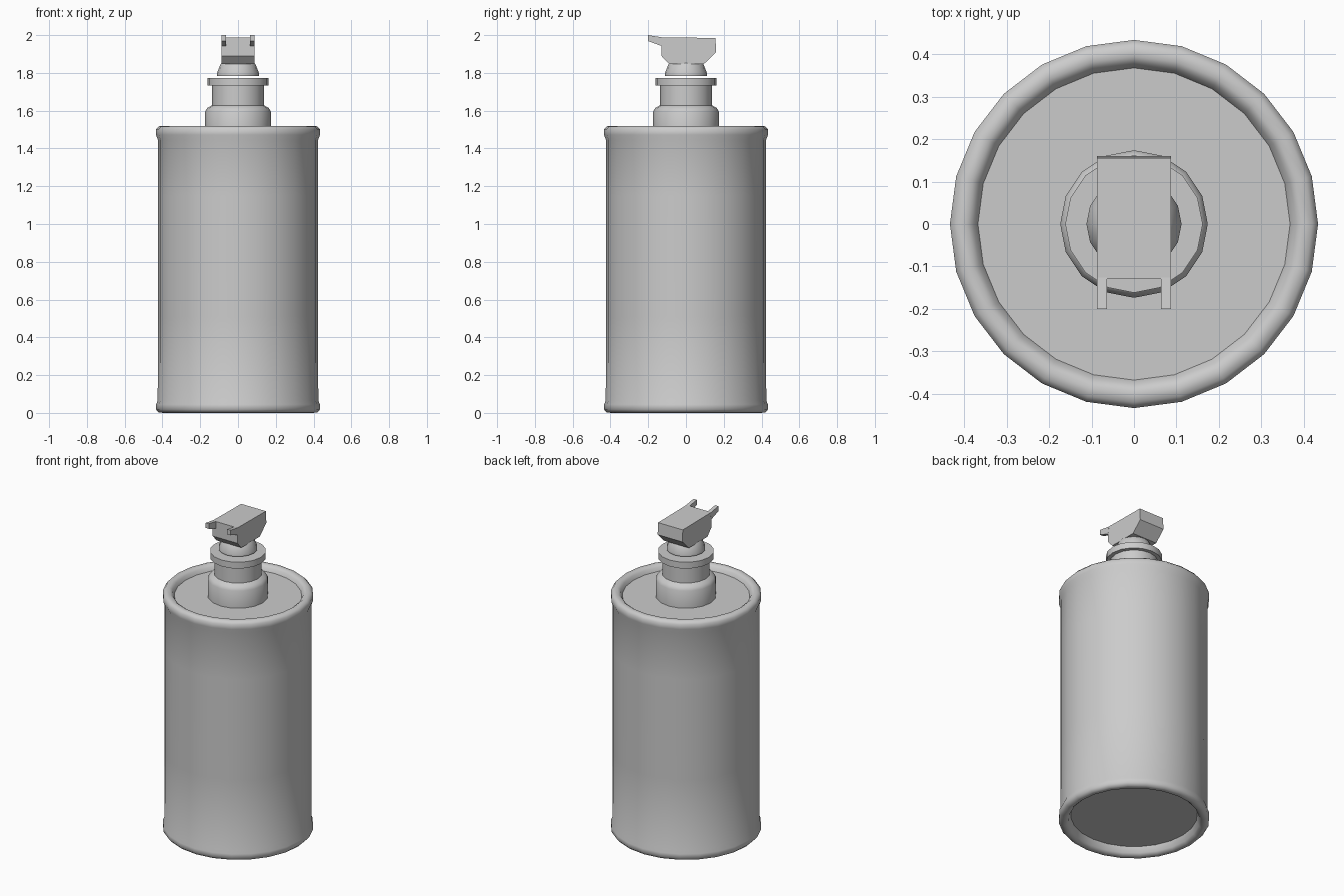
import bpy, bmesh, math

if "Cube" in bpy.data.objects:
    bpy.data.objects.remove(bpy.data.objects["Cube"])


def finish(name, bm, angle=None):
    bmesh.ops.recalc_face_normals(bm, faces=bm.faces)
    mesh = bpy.data.meshes.new(name)
    bm.to_mesh(mesh)
    bm.free()
    obj = bpy.data.objects.new(name, mesh)
    bpy.context.collection.objects.link(obj)
    if angle:
        bpy.ops.object.select_all(action='DESELECT')
        obj.select_set(True)
        bpy.context.view_layer.objects.active = obj
        bpy.ops.object.shade_smooth_by_angle(angle=math.radians(angle))
    return obj


def lathe(name, profile, sides, angle=35):
    """Spin (radius, z) points around z and cap both ends."""
    bm = bmesh.new()
    rings = []
    for r, z in profile:
        rings.append([bm.verts.new((r * math.sin(2 * math.pi * i / sides),
                                    -r * math.cos(2 * math.pi * i / sides), z))
                      for i in range(sides)])
    for a, b in zip(rings, rings[1:]):
        for i in range(sides):
            j = (i + 1) % sides
            bm.faces.new((a[i], a[j], b[j], b[i]))
    bm.faces.new(rings[0])
    bm.faces.new(rings[-1])
    return finish(name, bm, angle)


def extrude_x(name, outline, x0, x1):
    """Extrude a side (y, z) outline between two x positions."""
    bm = bmesh.new()
    left = [bm.verts.new((x0, y, z)) for y, z in outline]
    right = [bm.verts.new((x1, y, z)) for y, z in outline]
    bm.faces.new(left)
    bm.faces.new(right)
    n = len(outline)
    for i in range(n):
        j = (i + 1) % n
        bm.faces.new((left[i], left[j], right[j], right[i]))
    return finish(name, bm)


# Can body with rolled rims and recessed ends
lathe("can_body", [
    (0.365, 0.05), (0.378, 0.015), (0.395, 0.0), (0.42, 0.003), (0.434, 0.018),
    (0.434, 0.045), (0.425, 0.065), (0.424, 0.51), (0.424, 1.15), (0.424, 1.445),
    (0.434, 1.472), (0.434, 1.502), (0.42, 1.517), (0.395, 1.52),
    (0.378, 1.507), (0.368, 1.485)], 24, 50)

# Valve collar, neck and flange
lathe("valve_collar", [
    (0.174, 1.48), (0.174, 1.595), (0.162, 1.615), (0.138, 1.628),
    (0.138, 1.732), (0.162, 1.732), (0.162, 1.772)], 16)

# Nozzle base floating just above the flange
lathe("nozzle_base", [
    (0.112, 1.784), (0.112, 1.797), (0.092, 1.847), (0.085, 1.855)], 16)

# Nozzle head
extrude_x("nozzle_head", [
    (-0.13, 1.988), (-0.13, 1.89), (-0.09, 1.847), (0.095, 1.847),
    (0.16, 1.91), (0.156, 1.985)], -0.087, 0.087)

# Pair of prongs at the front of the head
for side, name in ((-1, "prong_left"), (1, "prong_right")):
    extrude_x(name, [
        (-0.2, 2.0), (-0.2, 1.968), (-0.128, 1.942), (-0.12, 1.987)],
        side * 0.064, side * 0.0875)
